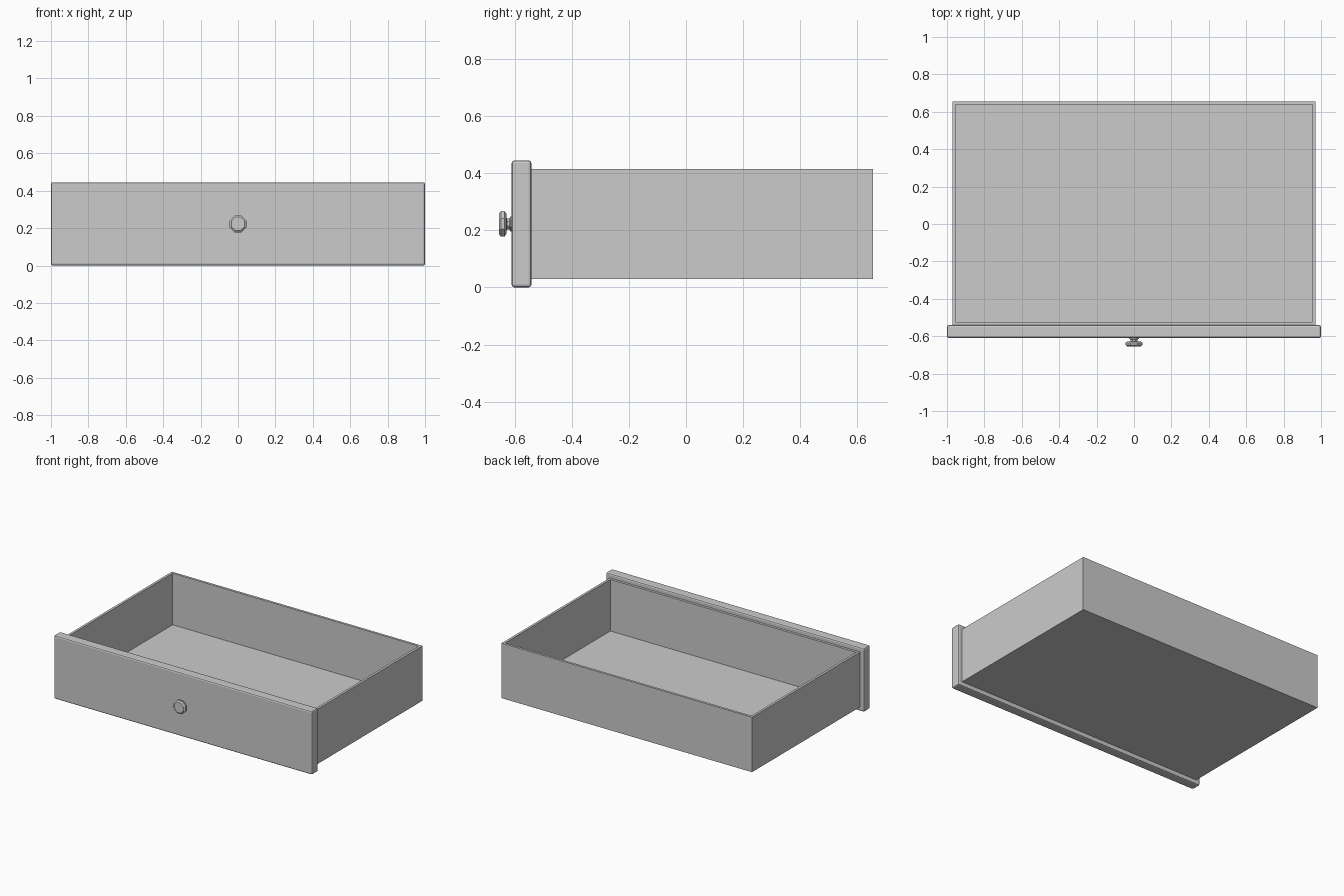
import bpy
import bmesh
from math import pi, cos, sin

cube = bpy.data.objects.get("Cube")
if cube:
    bpy.data.objects.remove(cube, do_unlink=True)

grey = bpy.data.materials.new("plain grey")
grey.use_nodes = True
colour = (0.6, 0.6, 0.6, 1)
grey.diffuse_color = colour
grey.node_tree.nodes["Principled BSDF"].inputs["Base Color"].default_value = colour


def finish(name, bm):
    bmesh.ops.recalc_face_normals(bm, faces=bm.faces)
    mesh = bpy.data.meshes.new(name)
    bm.to_mesh(mesh)
    bm.free()
    mesh.materials.append(grey)
    obj = bpy.data.objects.new(name, mesh)
    bpy.context.collection.objects.link(obj)
    return obj


def block(low, high):
    bm = bmesh.new()
    bmesh.ops.create_cube(bm, size=1)
    for v in bm.verts:
        for i in range(3):
            v.co[i] = low[i] if v.co[i] < 0 else high[i]
    return bm


# Open tray: inset the top face by the wall thickness and sink it to the floor
wall = 0.024
bm = block((-0.97, -0.541, 0.03), (0.97, 0.655, 0.415))
bm.normal_update()
top = max(bm.faces, key=lambda f: f.calc_center_median().z)
bmesh.ops.inset_individual(bm, faces=[top], thickness=wall)
well = bmesh.ops.extrude_discrete_faces(bm, faces=[top])["faces"][0]
for v in well.verts:
    v.co.z = 0.03 + wall
finish("drawer_tray", bm)

# Front panel with softened edges
bm = block((-1, -0.61, 0), (1, -0.541, 0.445))
bmesh.ops.bevel(bm, geom=bm.edges[:], offset=0.01, segments=2,
                profile=0.5, affect='EDGES')
finish("front_panel", bm)

# Eight-sided knob turned around the y axis: (radius, y)
profile = [(0.026, -0.609), (0.026, -0.614), (0.019, -0.618), (0.019, -0.627),
           (0.036, -0.629), (0.045, -0.635), (0.045, -0.647), (0.036, -0.655)]
sides = 8
bm = bmesh.new()
rings = []
for radius, y in profile:
    r = radius / cos(pi / sides)
    angles = [(k + 0.5) * 2 * pi / sides for k in range(sides)]
    rings.append([bm.verts.new((r * cos(a), y, 0.2225 + r * sin(a))) for a in angles])
for a, b in zip(rings, rings[1:]):
    for k in range(sides):
        n = (k + 1) % sides
        bm.faces.new((a[k], a[n], b[n], b[k]))
bm.faces.new(rings[0])
bm.faces.new(rings[-1])
finish("knob", bm)
